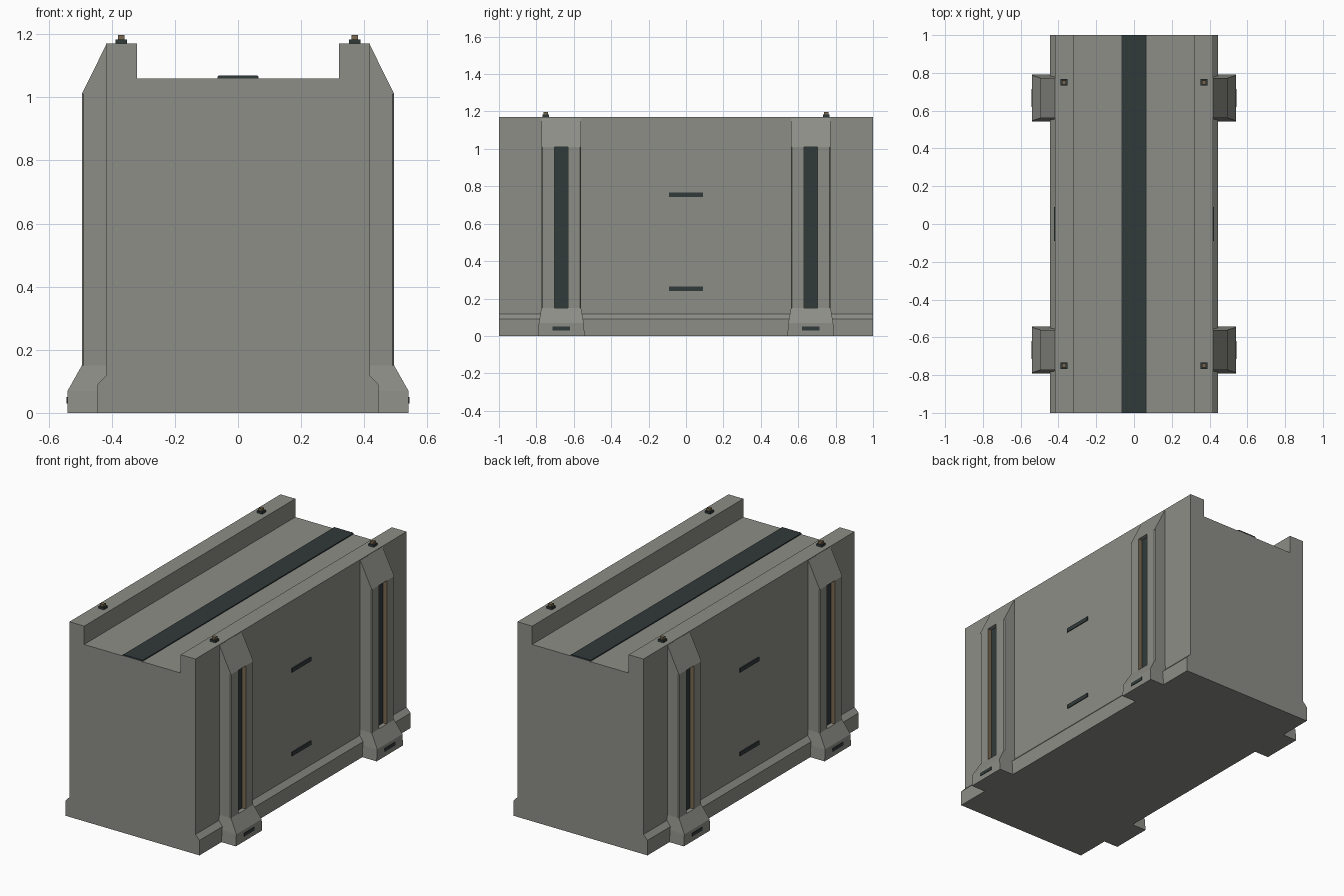
import bpy, bmesh

if "Cube" in bpy.data.objects:
    bpy.data.objects.remove(bpy.data.objects["Cube"])


def material(name, rgb):
    m = bpy.data.materials.new(name)
    m.diffuse_color = (*rgb, 1)
    m.use_nodes = True
    m.node_tree.nodes["Principled BSDF"].inputs["Base Color"].default_value = m.diffuse_color
    return m


CONCRETE = material("concrete grey", (0.27, 0.27, 0.245))
DARK = material("dark slate", (0.031, 0.042, 0.042))
TAN = material("weathered tan", (0.19, 0.14, 0.08))


def loft(name, rings, mats, mirror=(False, False), rule=None):
    """Join equal-length point rings into a closed solid, optionally mirrored."""
    bm = bmesh.new()
    loops = [[bm.verts.new(p) for p in r] for r in rings]
    for a, b in zip(loops, loops[1:]):
        for i in range(len(a)):
            j = (i + 1) % len(a)
            bm.faces.new((a[i], a[j], b[j], b[i]))
    bm.faces.new(loops[0])
    bm.faces.new(loops[-1])
    bmesh.ops.recalc_face_normals(bm, faces=bm.faces)
    if rule:
        for f in bm.faces:
            f.material_index = rule(f.calc_center_median())
    me = bpy.data.meshes.new(name)
    bm.to_mesh(me)
    bm.free()
    for m in mats:
        me.materials.append(m)
    ob = bpy.data.objects.new(name, me)
    bpy.context.collection.objects.link(ob)
    if any(mirror):
        mod = ob.modifiers.new("mirror", 'MIRROR')
        mod.use_axis = (mirror[0], mirror[1], False)
        mod.use_mirror_merge = False
    return ob


def rect(x0, x1, y0, y1, z):
    return [(x0, y0, z), (x1, y0, z), (x1, y1, z), (x0, y1, z)]


def box(name, x, y, z, mat, mirror=(False, False)):
    return loft(name, [rect(*x, *y, z[0]), rect(*x, *y, z[1])], [mat], mirror)


# Main wall body: symmetrical profile with plinth and raised side parapets
half = [(0.445, 0), (0.445, 0.09), (0.418, 0.118), (0.418, 1.17),
        (0.32, 1.17), (0.32, 1.06)]
profile = half + [(-x, z) for x, z in reversed(half)]
loft("wall_body", [[(x, y, z) for x, z in profile] for y in (-1, 1)], [CONCRETE])

# Buttresses: flared foot, grooved shaft, sloping cap
YC, H, G, X, C = 0.667, 0.106, 0.036, 0.495, 0.006
BOTH = (True, True)
loft("buttress_foot",
     [rect(0.40, x, YC - h, YC + h, z) for x, h, z in
      ((0.54, 0.125, 0), (0.54, 0.12, 0.07), (X, H, 0.15))], [CONCRETE], BOTH)
loft("buttress_cap",
     [rect(0.40, x, YC - H, YC + H, z) for x, z in ((X, 1.01), (0.4185, 1.165))],
     [CONCRETE], BOTH)
side = [(0.40, H), (X - C, H), (X, H - C), (X, G), (X - 0.025, G)]
section = side + [(x, -y) for x, y in reversed(side)]


def groove_colours(c):
    y = abs(c.y - YC)
    if abs(c.z - 0.58) > 0.1 or c.x < 0.45:
        return 0
    if abs(c.x - (X - 0.025)) < 0.001 and y < 0.001:
        return 1
    return 2 if abs(y - G) < 0.001 else 0


loft("buttress_shaft",
     [[(x, YC + y, z) for x, y in section] for z in (0.15, 1.01)],
     [CONCRETE, DARK, TAN], BOTH, groove_colours)

# Dark plates on the feet and on the wall sides
box("foot_plate", (0.535, 0.543), (YC - 0.048, YC + 0.048), (0.03, 0.05), DARK, BOTH)
for z in (0.253, 0.755):
    box("wall_plate", (0.415, 0.423), (-0.09, 0.09), (z - 0.012, z + 0.012),
        DARK, (True, False))

# Strip along the top channel
loft("top_strip", [rect(-w, w, -1, 1, z) for w, z in
                   ((0.065, 1.06), (0.065, 1.066), (0.06, 1.069))], [DARK])

# Bolts on the parapets
BX, BY = 0.37, 0.75
for name, r, z, mat in (("bolt_washer", 0.018, (1.17, 1.183), DARK),
                        ("bolt_head", 0.011, (1.183, 1.197), TAN)):
    box(name, (BX - r, BX + r), (BY - r, BY + r), z, mat, BOTH)
